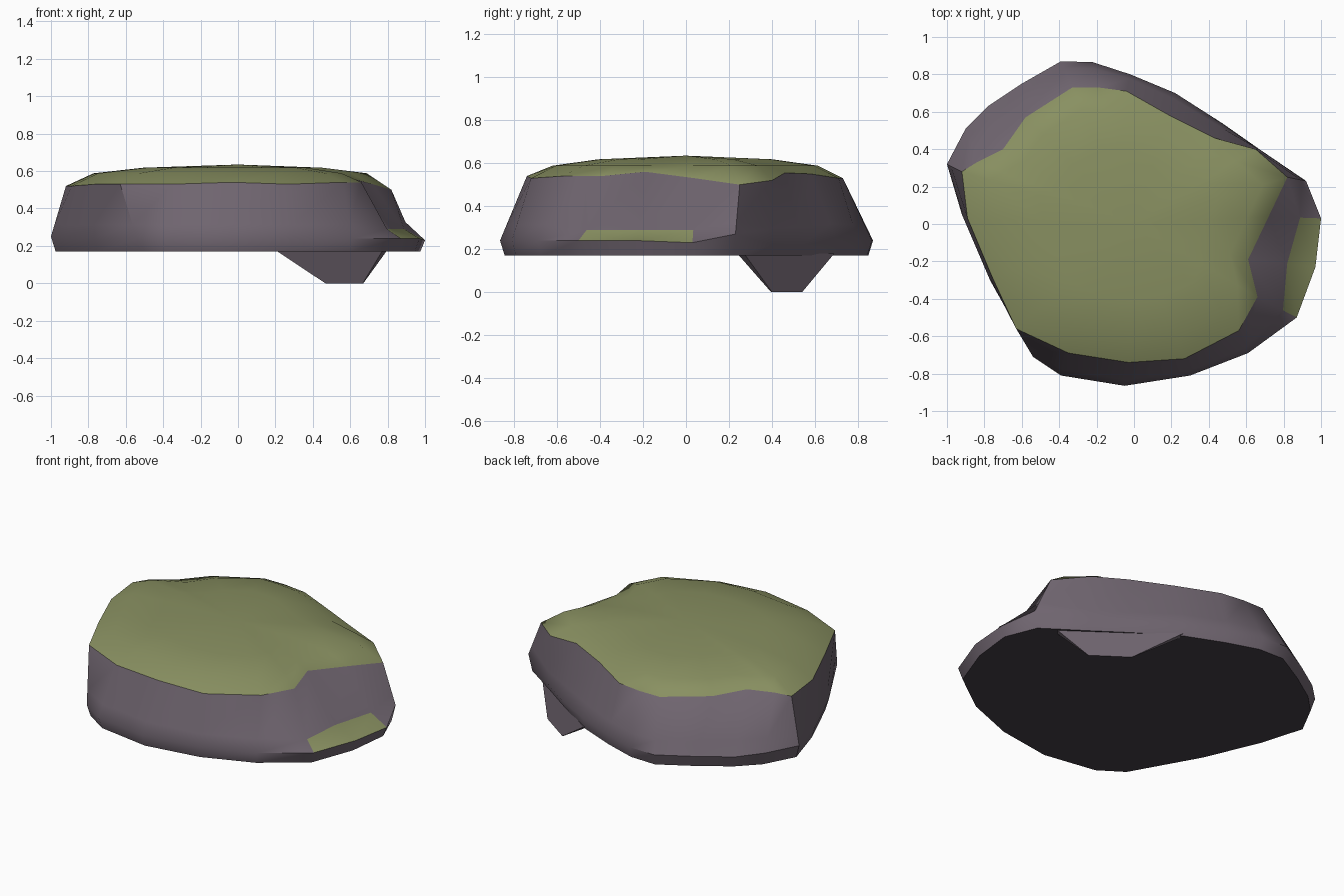
import bpy, bmesh, math
from mathutils import Vector

if "Cube" in bpy.data.objects:
    bpy.data.objects.remove(bpy.data.objects["Cube"])


def material(name, rgb):
    m = bpy.data.materials.new(name)
    m.diffuse_color = (*rgb, 1)
    m.use_nodes = True
    m.node_tree.nodes["Principled BSDF"].inputs["Base Color"].default_value = m.diffuse_color
    return m


stone = material("stone", (0.16, 0.13, 0.16))
moss = material("moss", (0.25, 0.28, 0.12))
under = material("underside", (0.06, 0.05, 0.065))

# Rock outline: widest point near the base, then the matching top rim point
outline = [
    (1.00, 0.03, .23, 0.72, 0.04, .53), (0.92, 0.23, .27, 0.82, 0.25, .50),
    (0.67, 0.40, .22, 0.65, 0.40, .52), (0.47, 0.54, .22, 0.43, 0.46, .555),
    (0.22, 0.70, .24, 0.19, 0.58, .55), (-.02, 0.80, .24, -.04, 0.71, .53),
    (-.22, .865, .24, -.19, 0.73, .53), (-.39, 0.87, .24, -.33, 0.73, .53),
    (-.60, 0.75, .24, -.58, 0.57, .54), (-.78, 0.63, .24, -.70, 0.40, .55),
    (-.90, 0.51, .25, -.84, 0.33, .54), (-1.0, 0.32, .25, -.92, 0.28, .52),
    (-.92, 0.05, .24, -.89, 0.03, .52), (-.77, -.30, .24, -.76, -.28, .53),
    (-.54, -.71, .24, -.63, -.56, .53), (-.39, -.81, .24, -.35, -.69, .53),
    (-.05, -.865, .24, -.03, -.74, .54), (0.30, -.81, .24, 0.27, -.72, .53),
    (0.61, -.69, .24, 0.56, -.57, .54), (0.87, -.50, .24, 0.66, -.39, .54),
    (0.97, -.23, .24, 0.61, -.19, .56)]
n = len(outline)
ledge = {0: 0.40, 19: 0.35, 20: 0.42}   # columns scooped into a side shelf

low = [Vector(p[:3]) for p in outline]
rim = [Vector(p[3:]) for p in outline]
base = [Vector((p.x * 0.975, p.y * 0.975, 0.17)) for p in low]
mid = []
for i, (a, b) in enumerate(zip(low, rim)):
    p = a.lerp(b, ledge.get(i, 0.25))
    p.z = 0.29 if i in ledge else p.z
    mid.append(p)


def inset(scale, z):
    return [Vector((p.x * scale, p.y * scale, z)) for p in rim]


# Mossy boulder slab
bm = bmesh.new()
rings = [[bm.verts.new(p) for p in ring] for ring in
         (base, low, mid, rim, inset(0.84, 0.588), inset(0.55, 0.618))]
for r in range(len(rings) - 1):
    for i in range(n):
        j = (i + 1) % n
        f = bm.faces.new((rings[r][i], rings[r][j], rings[r + 1][j], rings[r + 1][i]))
        f.material_index = 1 if r >= 3 or (r == 1 and i in (19, 20)) else 0
peak = bm.verts.new((0, 0, 0.635))
for i in range(n):
    bm.faces.new((rings[-1][i], rings[-1][(i + 1) % n], peak)).material_index = 1
bm.faces.new(rings[0][::-1]).material_index = 2
bmesh.ops.recalc_face_normals(bm, faces=bm.faces)


def finish(bm, name, mats, angle):
    me = bpy.data.meshes.new(name)
    bm.to_mesh(me)
    bm.free()
    ob = bpy.data.objects.new(name, me)
    bpy.context.collection.objects.link(ob)
    for m in mats:
        me.materials.append(m)
    bpy.ops.object.select_all(action='DESELECT')
    ob.select_set(True)
    bpy.context.view_layer.objects.active = ob
    bpy.ops.object.shade_smooth_by_angle(angle=math.radians(angle))
    return ob


finish(bm, "rock_slab", (stone, moss, under), 40)

# Thin wedge foot hanging below the back right wall
bm = bmesh.new()
outer = [(0.22, 0.69, 0.18), (0.80, 0.27, 0.18), (0.67, 0.40, 0), (0.47, 0.54, 0)]
front = [bm.verts.new(p) for p in outer]
back = [bm.verts.new((x - d * 0.6, y - d * 0.8, z))
        for (x, y, z), d in zip(outer, (0.04, 0.04, 0.005, 0.005))]
bm.faces.new(front)
bm.faces.new(back[::-1])
for i in range(4):
    j = (i + 1) % 4
    bm.faces.new((front[j], front[i], back[i], back[j]))
bmesh.ops.recalc_face_normals(bm, faces=bm.faces)
finish(bm, "rock_foot", (stone,), 30)
